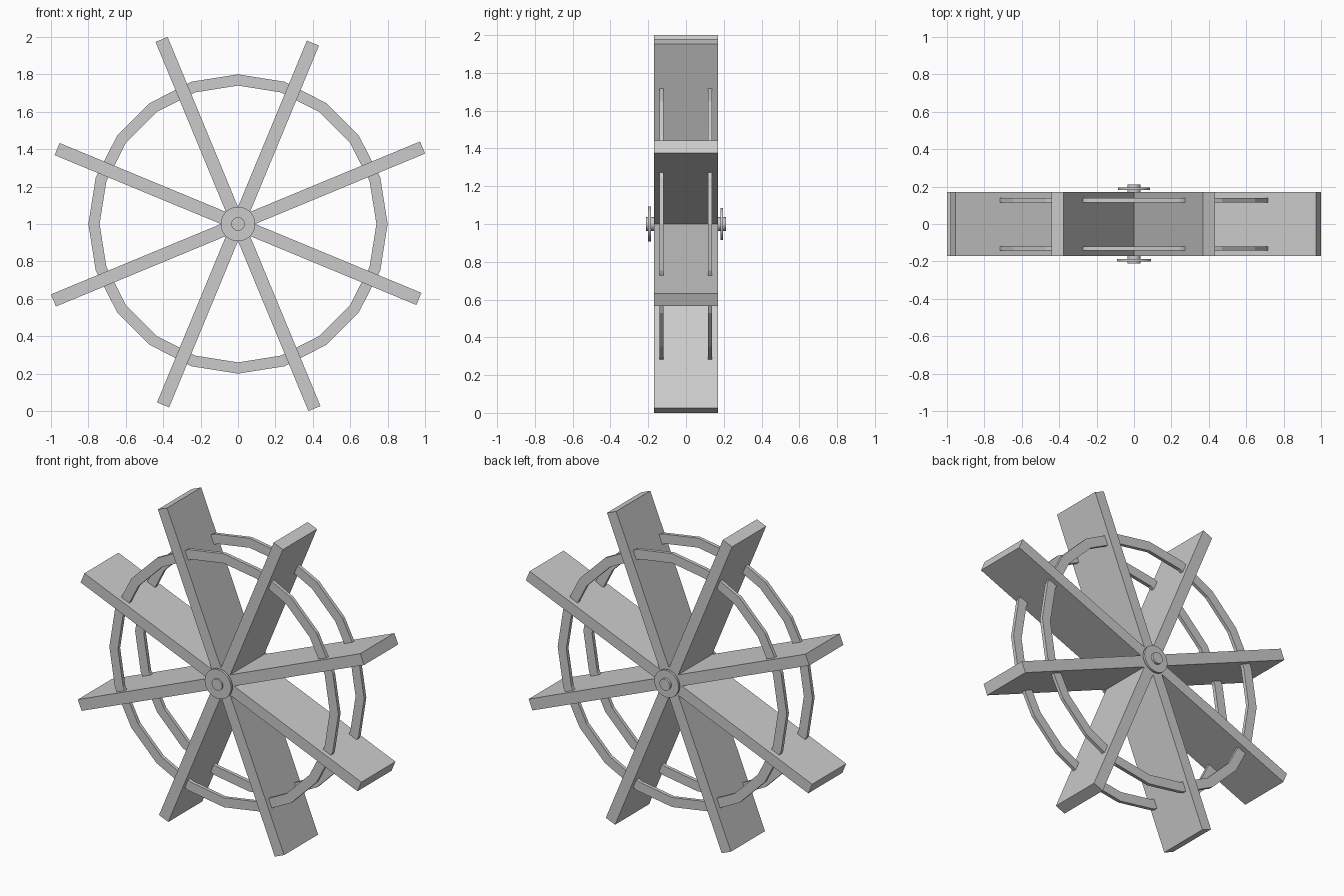
import bpy, bmesh
from math import sin, cos, pi, radians

if "Cube" in bpy.data.objects:
    bpy.data.objects.remove(bpy.data.objects["Cube"])

CENTRE_Z = 1.0


def make_object(name, bm):
    bmesh.ops.recalc_face_normals(bm, faces=bm.faces)
    me = bpy.data.meshes.new(name)
    bm.to_mesh(me)
    bm.free()
    ob = bpy.data.objects.new(name, me)
    bpy.context.collection.objects.link(ob)
    return ob


def plank(name, half_length, angle):
    bm = bmesh.new()
    bmesh.ops.create_cube(bm, size=1)
    bmesh.ops.scale(bm, vec=(2 * half_length, 0.34, 0.07), verts=bm.verts)
    ob = make_object(name, bm)
    ob.location.z = CENTRE_Z
    ob.rotation_euler.y = -radians(angle)


def hoop(name, y, inner, outer, width, sides):
    bm = bmesh.new()
    section = [(inner, -width / 2), (outer, -width / 2),
               (outer, width / 2), (inner, width / 2)]
    rings = []
    for i in range(sides):
        a = 2 * pi * i / sides
        rings.append([bm.verts.new((r * cos(a), dy, r * sin(a))) for r, dy in section])
    for i in range(sides):
        p, q = rings[i], rings[(i + 1) % sides]
        for j in range(4):
            k = (j + 1) % 4
            bm.faces.new((p[j], p[k], q[k], q[j]))
    ob = make_object(name, bm)
    ob.location = (0, y, CENTRE_Z)


def cylinder_y(name, radius, y0, y1, sides=32):
    bpy.ops.mesh.primitive_cylinder_add(
        vertices=sides, radius=radius, depth=y1 - y0,
        location=(0, (y0 + y1) / 2, CENTRE_Z), rotation=(pi / 2, 0, 0))
    bpy.context.object.name = name
    bpy.ops.object.shade_smooth_by_angle()


# Paddle planks running right through the hub, alternating two lengths
for i in range(4):
    plank(f"paddle_{i + 1}", (1.068, 1.047)[i % 2], 22.5 + 45 * i)

# Twenty-sided bracing hoops near both faces
hoop("front_hoop", -0.13, 0.74, 0.80, 0.022, 20)
hoop("back_hoop", 0.127, 0.74, 0.80, 0.022, 20)

# Axle and its end washers
cylinder_y("axle", 0.036, -0.211, 0.212)
cylinder_y("front_washer", 0.092, -0.201, -0.186)
cylinder_y("back_washer", 0.085, 0.182, 0.196)
